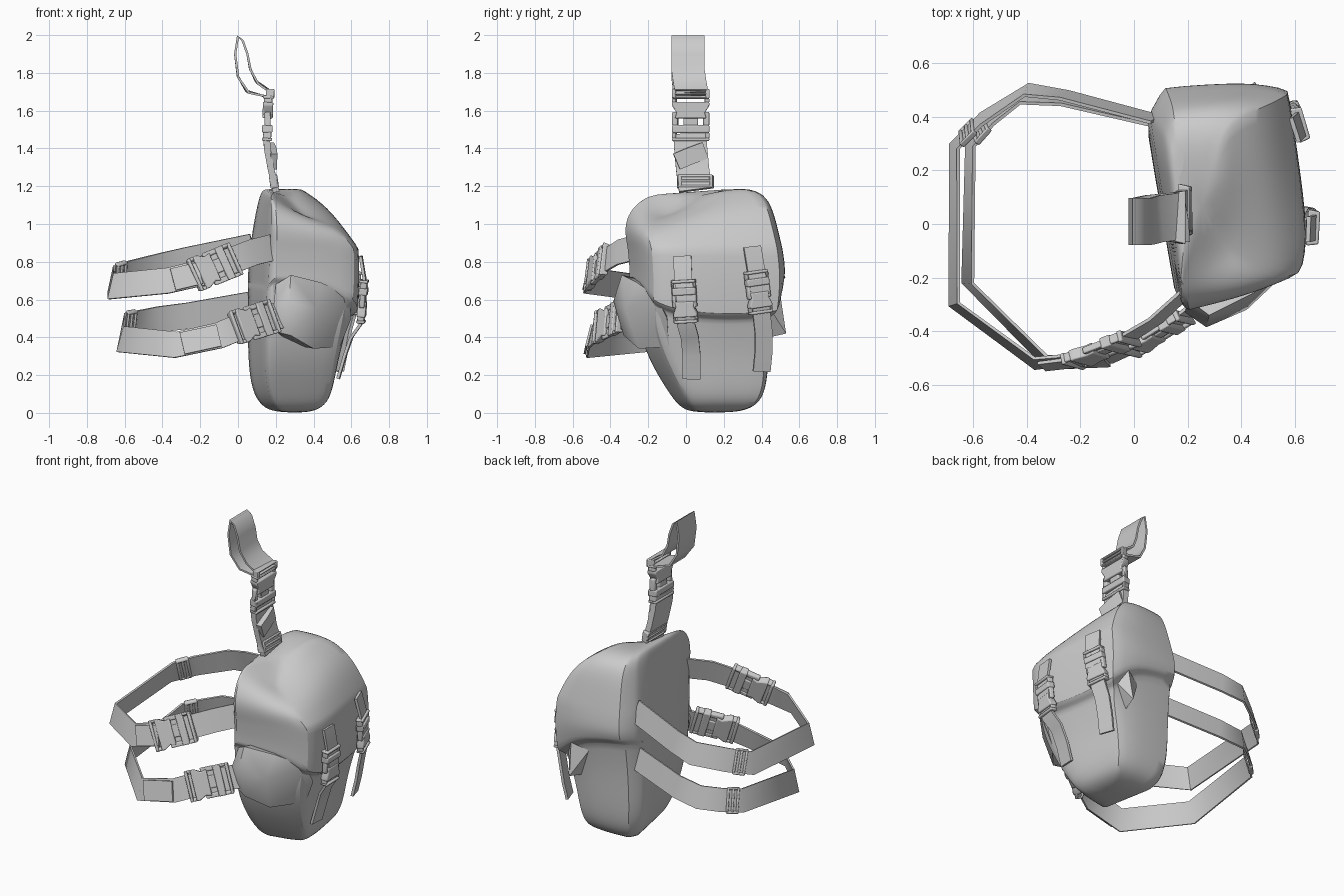
import bpy, bmesh, math
from mathutils import Vector, Matrix

cube = bpy.data.objects.get("Cube")
if cube:
    bpy.data.objects.remove(cube, do_unlink=True)

grey = bpy.data.materials.new("fabric grey")
grey.use_nodes = True
grey.diffuse_color = (0.6, 0.6, 0.6, 1)
grey.node_tree.nodes["Principled BSDF"].inputs["Base Color"].default_value = (0.6, 0.6, 0.6, 1)


def finish(name, bm, angle=40):
    bmesh.ops.recalc_face_normals(bm, faces=bm.faces)
    mesh = bpy.data.meshes.new(name)
    bm.to_mesh(mesh)
    bm.free()
    mesh.materials.append(grey)
    obj = bpy.data.objects.new(name, mesh)
    bpy.context.collection.objects.link(obj)
    bpy.ops.object.select_all(action='DESELECT')
    obj.select_set(True)
    bpy.context.view_layer.objects.active = obj
    bpy.ops.object.shade_smooth_by_angle(angle=math.radians(angle))
    return obj


def frame_at(point, along, up):
    """Matrix with X along the strap, Y across it and Z out of its surface."""
    u = Vector(along).normalized()
    v = Vector(up)
    v = (v - u * v.dot(u)).normalized()
    return Matrix.Translation(point) @ Matrix((u, v, u.cross(v))).transposed().to_4x4()


def ribbon(name, points, width, up, thick=0.012, closed=False):
    """Flat webbing along a path; up is a vector or a function of the point."""
    pts = [Vector(p) for p in points]
    n = len(pts)
    bm = bmesh.new()
    rings = []
    for i, p in enumerate(pts):
        a = pts[i - 1] if i or closed else p
        b = pts[(i + 1) % n] if i < n - 1 or closed else p
        m = frame_at(p, b - a, up(p) if callable(up) else up)
        rings.append([bm.verts.new(m @ Vector((0, s * width / 2, t * thick / 2)))
                      for s, t in ((-1, -1), (1, -1), (1, 1), (-1, 1))])
    for i in range(n if closed else n - 1):
        r, q = rings[i], rings[(i + 1) % n]
        for k in range(4):
            bm.faces.new((r[k], r[k - 1], q[k - 1], q[k]))
    if not closed:
        bm.faces.new(rings[0])
        bm.faces.new(rings[-1])
    return finish(name, bm, 45)


def plate(bm, outline, thick, m):
    """Extruded outline in the strap frame, narrowed a little on its outer side."""
    low = [bm.verts.new(m @ Vector((u, v, -thick / 2))) for u, v in outline]
    high = [bm.verts.new(m @ Vector((u, v * 0.9, thick / 2))) for u, v in outline]
    bm.faces.new(low)
    bm.faces.new(high)
    for k in range(len(low)):
        bm.faces.new((low[k], low[k - 1], high[k - 1], high[k]))


def rect(u0, u1, v0, v1):
    return [(u0, v0), (u1, v0), (u1, v1), (u0, v1)]


def add_bevel(obj, width):
    mod = obj.modifiers.new("soft_edges", 'BEVEL')
    mod.width, mod.segments, mod.limit_method = width, 2, 'ANGLE'


def buckle(name, m, length, width, thick):
    """Side-release buckle: socket, shoulder, two prongs, tongue and strap bars."""
    bm = bmesh.new()
    L, h = length, width / 2
    plate(bm, [(0.0, -h * 0.85), (0.12 * L, -h * 0.75), (0.28 * L, -h), (0.36 * L, -h),
               (0.36 * L, h), (0.28 * L, h), (0.12 * L, h * 0.75), (0.0, h * 0.85)], thick, m)
    plate(bm, rect(-0.32 * L, -0.15 * L, -h, h), thick, m)
    plate(bm, rect(-0.17 * L, 0.05 * L, -h * 0.4, h * 0.4), thick * 0.6, m)
    plate(bm, rect(-0.5 * L, -0.43 * L, -h, h), thick, m)
    plate(bm, rect(0.43 * L, 0.5 * L, -h, h), thick, m)
    for s in (-1, 1):
        plate(bm, rect(-0.17 * L, 0.14 * L, s * h * 0.7, s * h), thick * 0.6, m)
        plate(bm, rect(-0.45 * L, -0.3 * L, s * h * 0.8, s * h), thick * 0.8, m)
        plate(bm, rect(0.34 * L, 0.45 * L, s * h * 0.8, s * h), thick * 0.8, m)
    add_bevel(finish(name, bm), 0.006)


def slider(name, m, length, width, thick):
    """Rectangular strap adjuster with three bars."""
    bm = bmesh.new()
    for u in (-0.5, -0.1, 0.3):
        plate(bm, rect(u * length, (u + 0.2) * length, -width / 2, width / 2), thick, m)
    for s in (-1, 1):
        plate(bm, rect(-length / 2, length / 2, s * width * 0.4, s * width / 2), thick, m)
    add_bevel(finish(name, bm), 0.006)


# Bag body: one plan outline fitted to a width and depth at each height
plan = [(0, 0.84), (0.1, 0.97), (0.63, 1), (0.87, 0.96), (0.93, 0.68),
        (1, 0.3), (0.95, 0.15), (0.68, 0.07), (0.24, 0), (0.19, 0.03)]
flap_edge = [0.68, 0.7, 0.66, 0.52, 0.5, 0.52, 0.58, 0.68, 0.7, 0.66]
# height, x range, y range, pull towards the flap edge
levels = [(0.0, 0.2, 0.38, 0.03, 0.27, 0), (0.035, 0.12, 0.47, -0.04, 0.38, 0),
          (0.12, 0.07, 0.51, -0.1, 0.43, 0), (0.28, 0.05, 0.54, -0.2, 0.445, 0),
          (0.42, 0.05, 0.575, -0.27, 0.455, 0.5), (0.53, 0.05, 0.6, -0.28, 0.48, 1),
          (0.56, 0.05, 0.645, -0.3, 0.52, 1), (0.72, 0.05, 0.655, -0.3, 0.54, 0.3),
          (0.87, 0.06, 0.65, -0.31, 0.52, 0), (1.0, 0.08, 0.59, -0.33, 0.49, 0),
          (1.1, 0.1, 0.51, -0.3, 0.46, 0), (1.17, 0.12, 0.4, -0.24, 0.41, 0),
          (1.2, 0.15, 0.33, -0.14, 0.28, 0)]
bm = bmesh.new()
crease = bm.edges.layers.float.new("crease_edge")
rings = []
for z, x0, x1, y0, y1, pull in levels:
    ring = []
    for (u, v), edge in zip(plan, flap_edge):
        # the lid slopes down towards its front right corner
        slope = max(0, z - 0.87) * max(0, 0.8 * u - v) * 0.75
        ring.append(bm.verts.new((x0 + (x1 - x0) * u, y0 + (y1 - y0) * v,
                                  z + pull * (edge - 0.545) - slope)))
    rings.append(ring)
for i, (r, q) in enumerate(zip(rings, rings[1:])):
    for k in range(len(plan)):
        bm.faces.new((r[k - 1], r[k], q[k], q[k - 1]))
    for k, c in ((0, 0.9), (1, 0.8), (3, 0.7), (6, 0.4), (8, 0.7), (9, 0.9)):
        bm.edges.get((r[k], q[k]))[crease] = c
    if i in (5, 6, 8):
        for k in range(len(plan)):
            bm.edges.get((r[k - 1], r[k]))[crease] = 0.5
bm.faces.new(rings[0])
bm.faces.new(rings[-1])
body = finish("bag_body", bm, 50)
body.modifiers.new("smooth", 'SUBSURF').levels = 2
body.modifiers["smooth"].render_levels = 2

# Bulging side pocket, tapering towards the outer face
bm = bmesh.new()
for p in ((0.2, -0.28, 0.68), (0.28, -0.34, 0.73), (0.44, -0.26, 0.69), (0.59, -0.16, 0.62),
          (0.19, -0.33, 0.58), (0.27, -0.385, 0.59), (0.42, -0.32, 0.55), (0.6, -0.1, 0.5),
          (0.2, -0.3, 0.43), (0.28, -0.33, 0.41), (0.4, -0.25, 0.34), (0.54, -0.09, 0.35),
          (0.3, -0.1, 0.36), (0.3, -0.1, 0.68)):
    bm.verts.new(p)
bmesh.ops.convex_hull(bm, input=bm.verts)
finish("side_pocket", bm, 50)

# Loose corner of the flap
bm = bmesh.new()
for p in ((0.52, 0.44, 0.56), (0.36, 0.46, 0.58), (0.45, 0.53, 0.42), (0.43, 0.44, 0.4), (0.46, 0.5, 0.62)):
    bm.verts.new(p)
bmesh.ops.convex_hull(bm, input=bm.verts)
finish("flap_corner", bm)

# Leg belts, each with a buckle and a strap adjuster
def belt_up(p):
    out = Vector((p.x + 0.2, p.y, 0))
    return Vector((0, 0, 1)) - out.normalized() * 0.25


belts = {
    "upper": [(0.2, -0.25, 0.88), (0.08, -0.36, 0.85), (-0.05, -0.44, 0.8), (-0.2, -0.5, 0.74),
              (-0.37, -0.52, 0.7), (-0.67, -0.3, 0.67), (-0.67, 0.29, 0.71), (-0.57, 0.39, 0.74),
              (-0.4, 0.5, 0.78), (-0.26, 0.48, 0.81), (0.08, 0.39, 0.88)],
    "lower": [(0.24, -0.3, 0.52), (0.15, -0.37, 0.5), (0.02, -0.45, 0.46), (-0.1, -0.5, 0.41),
              (-0.33, -0.51, 0.36), (-0.62, -0.22, 0.39), (-0.61, 0.3, 0.46), (-0.53, 0.39, 0.475),
              (-0.42, 0.47, 0.495), (-0.26, 0.46, 0.515), (0.08, 0.38, 0.575)]}
for side, path in belts.items():
    ribbon(side + "_leg_belt", path, 0.14, belt_up)
    pts = [Vector(p) for p in path]
    a, b = (pts[2], pts[3]) if side == "upper" else (pts[1], pts[2])
    mid = (a + b) / 2
    buckle(side + "_belt_buckle", frame_at(mid, b - a, belt_up(mid)), 0.26, 0.19, 0.045)
    mid = (pts[6] + pts[7]) / 2
    slider(side + "_belt_adjuster", frame_at(mid, pts[7] - pts[6], belt_up(mid)), 0.075, 0.16, 0.025)
    # doubled webbing end behind the buckle
    mid = [p + Vector((0, -0.014, 0)) for p in (pts[3], pts[3].lerp(pts[4], 0.85))]
    ribbon(side + "_belt_tail", mid, 0.12, belt_up)

# Closing straps on the flap with hanging tails
closures = {
    "right": ([(0.65, -0.02, 0.83), (0.67, -0.015, 0.71), (0.67, 0, 0.58), (0.65, 0, 0.47),
               (0.6, 0.02, 0.4), (0.565, 0.03, 0.3), (0.53, 0.03, 0.18)], (0.05, 1, 0)),
    "left": ([(0.6, 0.35, 0.88), (0.62, 0.37, 0.76), (0.62, 0.39, 0.62), (0.605, 0.4, 0.52),
              (0.58, 0.41, 0.43), (0.56, 0.41, 0.32), (0.54, 0.4, 0.22)], (-0.3, 1, 0))}
for side, (path, across) in closures.items():
    ribbon(side + "_closing_strap", path, 0.095, across, 0.016)
    a, b = Vector(path[1]), Vector(path[3])
    buckle(side + "_closing_buckle", frame_at((a + b) / 2, b - a, across), 0.23, 0.135, 0.045)

# Hanger: belt loop, buckle and short webbing down to the bag
across = (0, 1, 0)
loop = [(0.0, 0.01, 1.995), (-0.015, 0.01, 1.9), (0.0, 0.01, 1.78), (0.05, 0.02, 1.7), (0.15, 0.03, 1.675),
        (0.18, 0.03, 1.695), (0.1, 0.02, 1.75), (0.065, 0.01, 1.82), (0.05, 0.01, 1.9), (0.025, 0.01, 1.97)]
ribbon("hanger_loop", loop, 0.175, across, closed=True)
slider("hanger_loop_bar", frame_at((0.17, 0.025, 1.69), (0.02, 0, 1), across), 0.05, 0.2, 0.045)
buckle("hanger_buckle", frame_at((0.157, 0.025, 1.56), (0.03, 0, 1), across), 0.24, 0.2, 0.055)
ribbon("hanger_webbing", [(0.15, 0.02, 1.48), (0.155, 0.025, 1.4), (0.175, 0.035, 1.29), (0.2, 0.05, 1.18)],
       0.175, across, 0.035)
ribbon("hanger_fold", [(0.19, -0.05, 1.33), (0.185, 0.02, 1.36), (0.17, 0.1, 1.39)], 0.09, (0, 0, 1), 0.035)
slider("hanger_base", frame_at((0.19, 0.05, 1.225), (0.15, 0, -1), across), 0.07, 0.2, 0.045)
